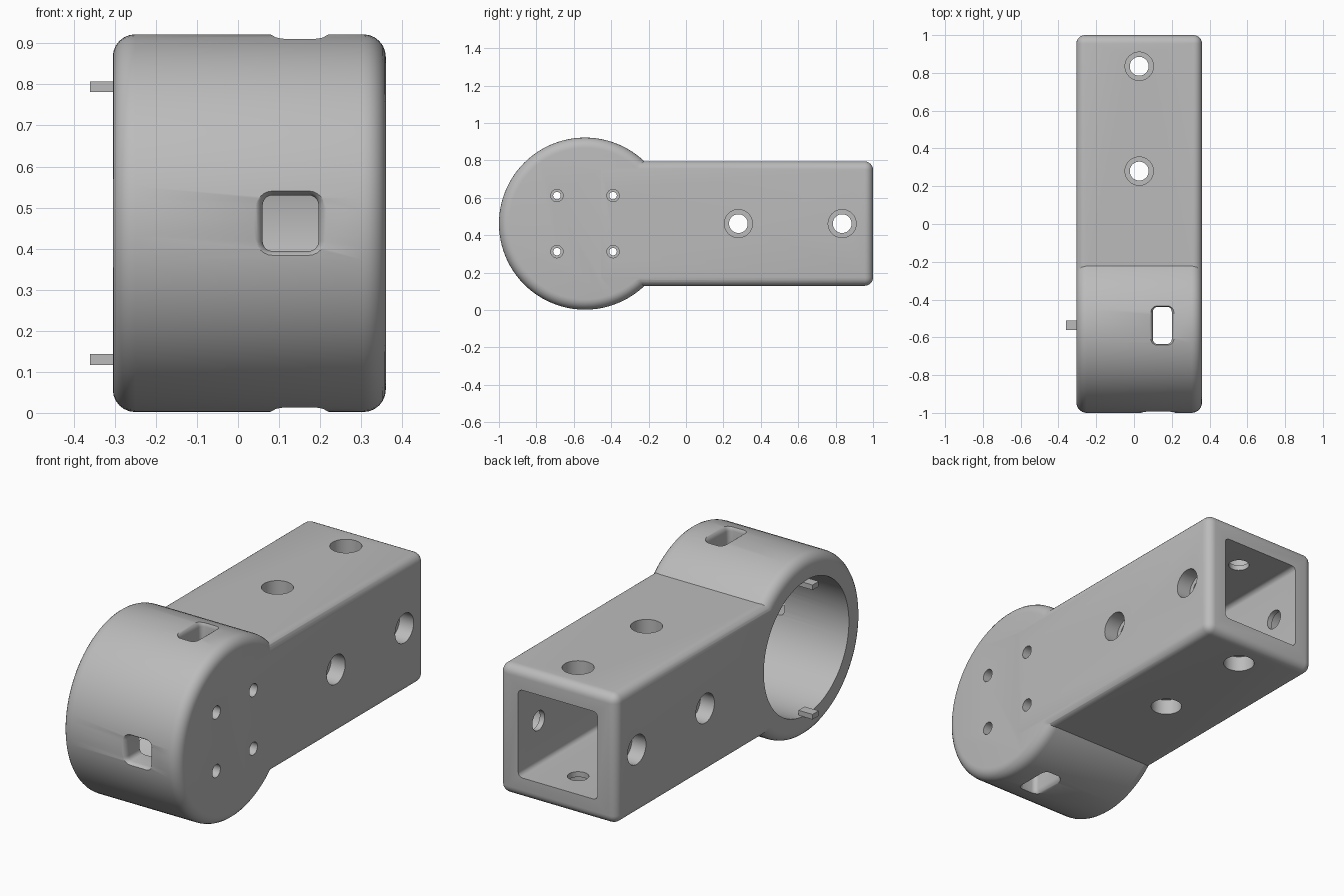
import bpy, bmesh, math
from mathutils import Matrix, Vector

if "Cube" in bpy.data.objects:
    bpy.data.objects.remove(bpy.data.objects["Cube"])

grey = bpy.data.materials.new("plain grey")
grey.use_nodes = True
colour = (0.5, 0.5, 0.5, 1)
grey.diffuse_color = colour
grey.node_tree.nodes["Principled BSDF"].inputs["Base Color"].default_value = colour

X0, X1 = -0.305, 0.36          # body sides
XC = (X0 + X1) / 2
YC, ZC, R = -0.54, 0.462, 0.46  # drum centre and radius
HALF = (X1 - X0) / 2


def make_object(name, bm):
    bmesh.ops.recalc_face_normals(bm, faces=bm.faces)
    mesh = bpy.data.meshes.new(name)
    bm.to_mesh(mesh)
    bm.free()
    mesh.materials.append(grey)
    obj = bpy.data.objects.new(name, mesh)
    bpy.context.collection.objects.link(obj)
    return obj


def loft(name, rings):
    """Skin a closed solid through equal-length rings of points."""
    bm = bmesh.new()
    loops = [[bm.verts.new(p) for p in ring] for ring in rings]
    n = len(loops[0])
    for a, b in zip(loops, loops[1:]):
        for i in range(n):
            j = (i + 1) % n
            bm.faces.new((a[i], a[j], b[j], b[i]))
    bm.faces.new(loops[0])
    bm.faces.new(loops[-1])
    return make_object(name, bm)


def box(name, lo, hi, radius=0.0, along=None):
    """Box with rounded edges; 'along' limits rounding to one edge direction."""
    lo, hi = Vector(lo), Vector(hi)
    bm = bmesh.new()
    bmesh.ops.create_cube(bm, size=1)
    for v in bm.verts:
        v.co = Vector([(lo[i] + hi[i]) / 2 + v.co[i] * (hi[i] - lo[i]) for i in range(3)])
    if radius:
        edges = [e for e in bm.edges if along is None
                 or abs((e.verts[0].co - e.verts[1].co)[along]) > 1e-4]
        bmesh.ops.bevel(bm, geom=edges, offset=radius, segments=6,
                        profile=0.5, affect='EDGES')
    return make_object(name, bm)


def turned(name, centre, axis, profile, sides):
    """Solid of revolution: profile is (distance along axis, radius) pairs."""
    turn = Vector(axis).to_track_quat('Z', 'Y')
    rings = []
    for d, r in profile:
        angles = [math.tau * i / sides for i in range(sides)]
        rings.append([Vector(centre) + turn @ Vector((r * math.cos(a), r * math.sin(a), d))
                      for a in angles])
    return loft(name, rings)


def boolean(target, tool, operation='DIFFERENCE'):
    mod = target.modifiers.new("cut", 'BOOLEAN')
    mod.operation = operation
    mod.solver = 'EXACT'
    mod.object = tool
    bpy.context.view_layer.objects.active = target
    bpy.ops.object.modifier_apply(modifier=mod.name)
    bpy.data.objects.remove(tool)


def slot(centre, axis, u, v, half_u, half_v):
    """Rounded rectangular window whose mouth flares at the drum surface."""
    centre, axis, u, v = map(Vector, (centre, axis, u, v))
    rings = []
    flare = [(0.2, 0), (R - 0.03, 0), (R - 0.02, 0.002), (R - 0.012, 0.006),
             (R - 0.005, 0.012), (R, 0.022), (R + 0.02, 0.06)]
    for d, grow in flare:
        ring, r = [], 0.024 + grow
        for q, (su, sv) in enumerate([(1, 1), (-1, 1), (-1, -1), (1, -1)]):
            for k in range(6):
                a = math.pi / 2 * (q + k / 5)
                ring.append(centre + axis * d
                            + u * (su * (half_u + grow - r) + r * math.cos(a))
                            + v * (sv * (half_v + grow - r) + r * math.sin(a)))
        rings.append(ring)
    return loft("slot_cutter", rings)


# Drum with rounded rims, joined to the square arm
fillet = 0.055
rim = [(fillet * (1 - math.sin(a)), R - fillet * (1 - math.cos(a)))
       for a in [math.pi / 2 * i / 6 for i in range(7)]]
left = [(X1 - d, r) for d, r in rim]
right = [(X0 + d, r) for d, r in reversed(rim)]
body = turned("bracket_body", (0, YC, ZC), (1, 0, 0), right + left, 96)
boolean(body, box("arm", (X0, -0.5, ZC - HALF), (X1, 1, ZC + HALF), 0.045), 'UNION')

# Round cup in the drum and square socket in the arm
boolean(body, turned("cup_cutter", (0, YC, ZC), (1, 0, 0),
                     [(X0 - 0.1, 0.345), (0.25, 0.345)], 96))
CAV = 0.225
boolean(body, box("socket_cutter", (XC - CAV, -0.08, ZC - CAV),
                  (XC + CAV, 1.1, ZC + CAV), 0.025, along=1))

# Windows in the drum: top, bottom and front
for s in (1, -1):
    boolean(body, slot((0.15, YC + 0.003, ZC), (0, 0, s), (1, 0, 0), (0, 1, 0), 0.05, 0.098))
boolean(body, slot((0.128, YC, ZC), (0, -1, 0), (1, 0, 0), (0, 0, 1), 0.068, 0.068))

# Stepped bolt holes through all four arm walls
step = [(0.17, 0.05), (HALF - 0.08, 0.05), (HALF - 0.08, 0.075), (HALF + 0.05, 0.075)]
for y in (0.28, 0.835):
    for axis in ((1, 0, 0), (-1, 0, 0), (0, 0, 1), (0, 0, -1)):
        boolean(body, turned("bolt_cutter", (XC, y, ZC), axis, step, 40))

# Stepped screw holes in the closed drum face
small = [(0.2, 0.02), (X1 - 0.06, 0.02), (X1 - 0.06, 0.033), (X1 + 0.05, 0.033)]
for dy in (-0.15, 0.15):
    for dz in (-0.15, 0.15):
        boolean(body, turned("screw_cutter", (0, YC + dy, ZC + dz), (1, 0, 0), small, 24))

bpy.ops.object.select_all(action='DESELECT')
body.select_set(True)
bpy.context.view_layer.objects.active = body
bpy.ops.object.shade_smooth_by_angle(angle=math.radians(30))

# Locating pegs on the open rim
for name, z in (("upper_peg", ZC + 0.332), ("lower_peg", ZC - 0.332)):
    box(name, (-0.36, YC - 0.022, z - 0.013), (-0.28, YC + 0.028, z + 0.013))
